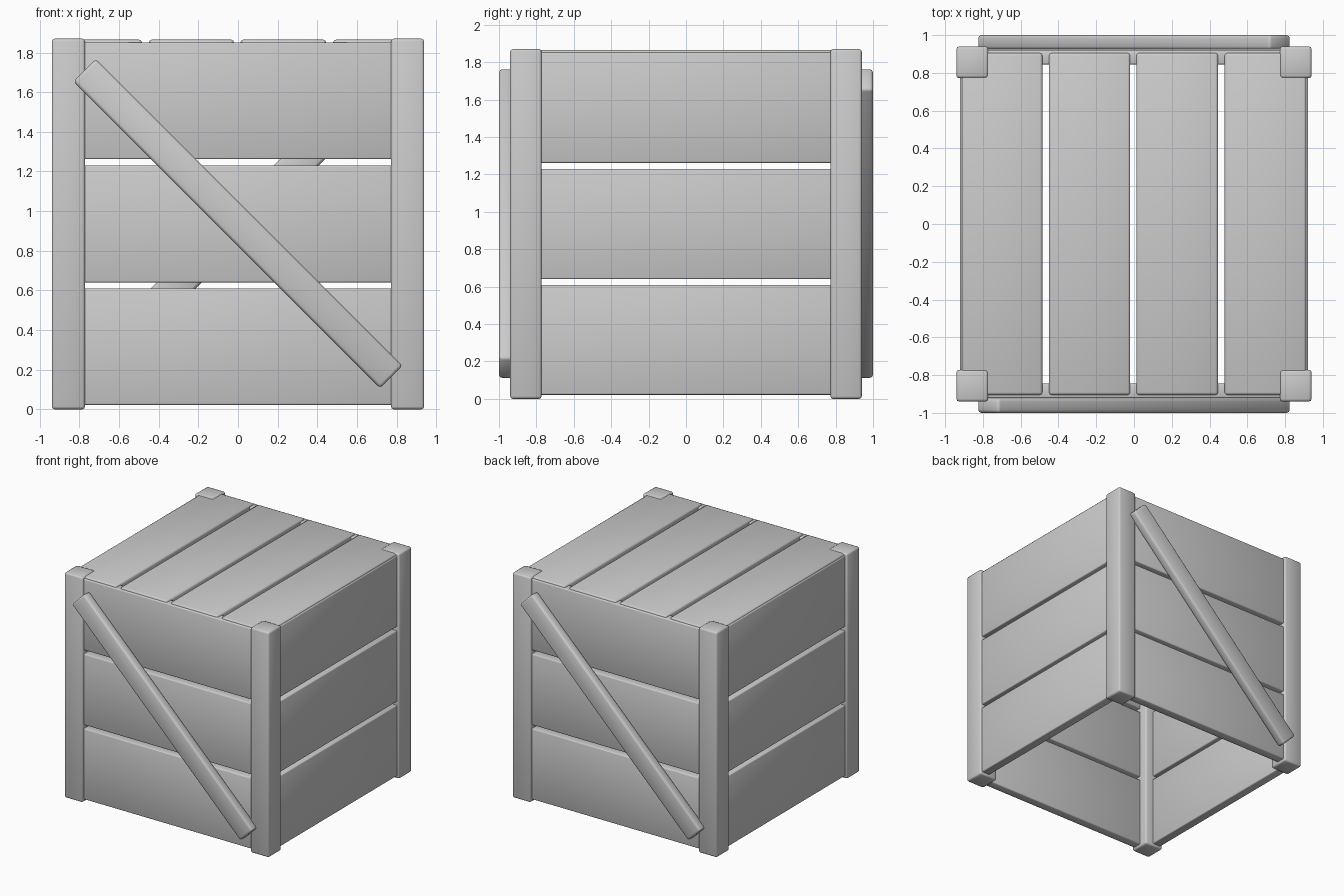
import bpy
from math import radians

cube = bpy.data.objects.get("Cube")
if cube:
    bpy.data.objects.remove(cube, do_unlink=True)

grey = bpy.data.materials.new("plain grey")
grey.use_nodes = True
colour = (0.6, 0.6, 0.6, 1)
grey.diffuse_color = colour
grey.node_tree.nodes["Principled BSDF"].inputs["Base Color"].default_value = colour


def board(name, low, high, bevel=0.014):
    """Softly bevelled box between two opposite corners."""
    bpy.ops.mesh.primitive_cube_add(size=1)
    ob = bpy.context.object
    ob.name = name
    ob.location = [(a + b) / 2 for a, b in zip(low, high)]
    ob.scale = [b - a for a, b in zip(low, high)]
    bpy.ops.object.transform_apply(location=False, rotation=False, scale=True)
    mod = ob.modifiers.new("Soft edges", "BEVEL")
    mod.width = bevel
    mod.segments = 2
    bpy.ops.object.modifier_apply(modifier=mod.name)
    bpy.ops.object.shade_smooth_by_angle(angle=radians(50))
    ob.data.materials.append(grey)
    return ob


outer, inner, height = 0.94, 0.772, 1.87

# Corner posts
for x_name, sx in (("right", -1), ("left", 1)):
    for y_name, sy in (("front", -1), ("back", 1)):
        xs = sorted((sx * inner, sx * outer))
        ys = sorted((sy * inner, sy * outer))
        board(f"{y_name}_{x_name}_post", (xs[0], ys[0], 0), (xs[1], ys[1], height))

# Wall planks, three to a side
rows = ((0.022, 0.61), (0.64, 1.23), (1.262, 1.852))
wall_in, wall_out, reach = 0.845, 0.922, 0.86
for i, (z0, z1) in enumerate(rows, 1):
    for sign, fb, lr in ((-1, "front", "right"), (1, "back", "left")):
        near, far = sorted((sign * wall_in, sign * wall_out))
        board(f"{fb}_plank_{i}", (-reach, near, z0), (reach, far, z1), 0.008)
        board(f"{lr}_plank_{i}", (near, -reach, z0), (far, reach, z1), 0.008)

# Lid planks
lid = ((-0.912, -0.485), (-0.45, -0.02), (0.012, 0.445), (0.48, 0.912))
for i, (x0, x1) in enumerate(lid, 1):
    board(f"lid_plank_{i}", (x0, -0.905, 1.795), (x1, 0.905, 1.865))

# Diagonal braces, falling to the viewer's right on both faces
for name, sign in (("front", -1), ("back", 1)):
    brace = board(f"{name}_brace", (-1.095, -0.038, -0.08), (1.095, 0.038, 0.08), 0.016)
    brace.location = (0, sign * 0.962, 0.937)
    brace.rotation_euler = (0, radians(-45 * sign), 0)
